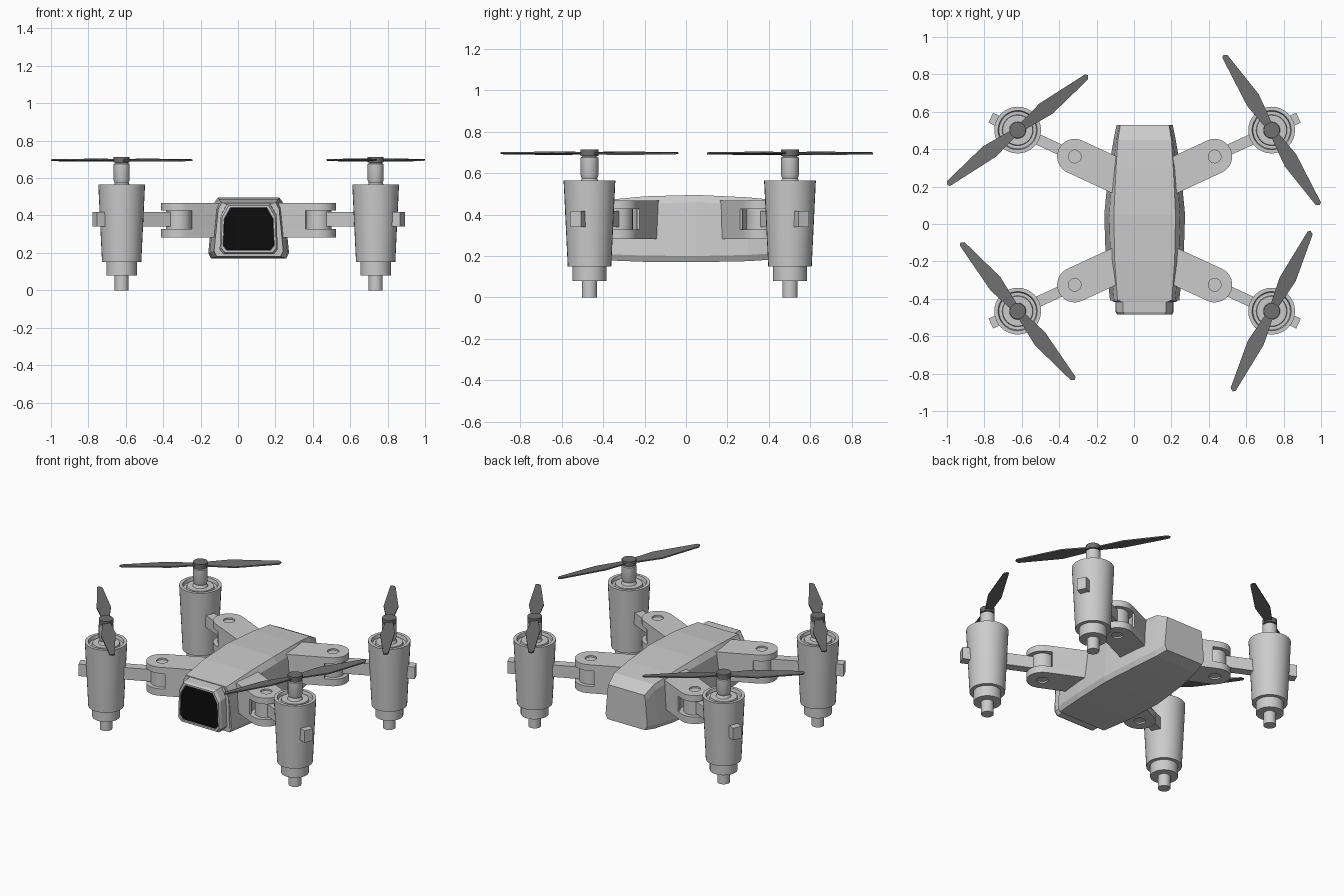
import bpy, bmesh
from math import sin, cos, pi, radians, atan2, hypot
from mathutils import Matrix, Vector

if "Cube" in bpy.data.objects:
    bpy.data.objects.remove(bpy.data.objects["Cube"])

CX, CY = 0.057, 0.018            # centre of the airframe
PIVOT, MOTOR = (0.374, 0.343), (0.679, 0.484)


def material(name, v):
    m = bpy.data.materials.new(name)
    m.diffuse_color = (v, v, v, 1)
    m.use_nodes = True
    m.node_tree.nodes["Principled BSDF"].inputs["Base Color"].default_value = m.diffuse_color
    return m


dark = material("dark_grey", 0.16)
black = material("black", 0.004)


def finish(bm, name, mat=None, matrix=None, smooth=False):
    bmesh.ops.recalc_face_normals(bm, faces=bm.faces)
    me = bpy.data.meshes.new(name)
    bm.to_mesh(me)
    bm.free()
    ob = bpy.data.objects.new(name, me)
    bpy.context.collection.objects.link(ob)
    if matrix:
        ob.matrix_world = matrix
    if mat:
        me.materials.append(mat)
    if smooth:
        bpy.ops.object.select_all(action='DESELECT')
        ob.select_set(True)
        bpy.context.view_layer.objects.active = ob
        bpy.ops.object.shade_smooth_by_angle(angle=radians(30))
    return ob


def loft(bm, rings, cap_start=True, cap_end=True):
    vs = [[bm.verts.new(p) for p in r] for r in rings]
    n = len(vs[0])
    for a, b in zip(vs, vs[1:]):
        for i in range(n):
            bm.faces.new((a[i], a[(i + 1) % n], b[(i + 1) % n], b[i]))
    if cap_start:
        bm.faces.new(vs[0])
    if cap_end:
        bm.faces.new(vs[-1])


def prism(bm, outline, z0, z1):
    loft(bm, [[(x, y, z) for x, y in outline] for z in (z0, z1)])


def circle(r, n=32, a0=0, a1=2 * pi):
    full = abs(a1 - a0 - 2 * pi) < 1e-6
    d = n if full else n - 1
    return [(r * cos(a0 + (a1 - a0) * i / d), r * sin(a0 + (a1 - a0) * i / d)) for i in range(n)]


# Body: eight-sided section lofted from front to back
def body_section(y, hb, ht, zt, zb):
    half = [(ht, zt), (ht + 0.6 * (hb - ht) - 0.006, zt - 0.035), (hb, zb + 0.03), (hb - 0.015, zb)]
    return [(CX + x, y, z) for x, z in half] + [(CX - x, y, z) for x, z in reversed(half)]


bm = bmesh.new()
loft(bm, [body_section(*s) for s in (
    (-0.41, 0.185, 0.145, 0.468, 0.180), (-0.20, 0.208, 0.160, 0.488, 0.172),
    (0.05, 0.216, 0.165, 0.495, 0.170), (0.30, 0.192, 0.153, 0.483, 0.175),
    (0.45, 0.166, 0.143, 0.468, 0.185), (0.53, 0.150, 0.130, 0.425, 0.200))])
finish(bm, "body")


# Camera housing with a recessed dark window
def window(y, h, zt, zb):
    half = [(h - 0.04, zt), (h - 0.006, zt - 0.06), (h, zb + 0.025), (h - 0.02, zb)]
    return [(CX + x, y, z) for x, z in half] + [(CX - x, y, z) for x, z in reversed(half)]


bm = bmesh.new()
loft(bm, [window(-0.40, 0.172, 0.463, 0.185), window(-0.415, 0.172, 0.463, 0.185),
          window(-0.417, 0.155, 0.462, 0.193), window(-0.470, 0.155, 0.460, 0.193),
          window(-0.485, 0.147, 0.453, 0.202), window(-0.485, 0.138, 0.442, 0.213),
          window(-0.475, 0.136, 0.440, 0.215)])
finish(bm, "camera_housing")
bm = bmesh.new()
loft(bm, [window(-0.470, 0.136, 0.440, 0.215), window(-0.478, 0.136, 0.440, 0.215)])
finish(bm, "camera_window", black)

MOTOR_PROFILE = [(0.037, 0), (0.037, 0.08), (0.082, 0.08), (0.082, 0.15), (0.105, 0.15),
                 (0.125, 0.565), (0.105, 0.565), (0.100, 0.545), (0.083, 0.545), (0.080, 0.558),
                 (0.045, 0.558), (0.037, 0.575), (0.043, 0.59), (0.043, 0.675), (0.034, 0.68), (0.034, 0.69)]
BLADE = [(0.02, -0.02), (0.20, -0.044), (0.465, -0.014), (0.477, 0.004),
         (0.468, 0.017), (0.18, 0.042), (0.02, 0.02)]
reach = hypot(MOTOR[0] - PIVOT[0], MOTOR[1] - PIVOT[1])
W = 0.094


def corner(label, sx, sy, prop_angle):
    ang = atan2(sy * (MOTOR[1] - PIVOT[1]), sx * (MOTOR[0] - PIVOT[0]))
    arm = Matrix.Translation((CX + sx * PIVOT[0], CY + sy * PIVOT[1], 0)) @ Matrix.Rotation(ang, 4, 'Z')
    mot = Matrix.Translation((CX + sx * MOTOR[0], CY + sy * MOTOR[1], 0))

    # Bracket: two round-ended plates with shallow screw recesses
    plate = circle(W, 20, -pi / 2, pi / 2) + [(-0.27, W), (-0.27, -W)]
    bm = bmesh.new()
    prism(bm, plate, 0.283, 0.328)
    prism(bm, plate, 0.428, 0.468)
    plates = finish(bm, label + "_bracket_plates", None, arm, True)
    bm = bmesh.new()
    prism(bm, circle(0.034, 24), 0.26, 0.293)
    prism(bm, circle(0.034, 24), 0.458, 0.49)
    cutter = finish(bm, label + "_recess_cutter", None, arm)
    cutter.hide_render = True
    cutter.hide_viewport = True
    mod = plates.modifiers.new("recess", 'BOOLEAN')
    mod.operation = 'DIFFERENCE'
    mod.object = cutter

    # Bracket root, hollowed around the hinge
    bm = bmesh.new()
    prism(bm, [(-0.25, -W), (-0.035, -W)] + circle(0.088, 12, 1.37 * pi, 0.63 * pi)
          + [(-0.035, W), (-0.25, W)], 0.326, 0.430)
    finish(bm, label + "_bracket_root", None, arm, True)

    # Hinge barrel
    bm = bmesh.new()
    prism(bm, circle(0.068), 0.326, 0.430)
    finish(bm, label + "_hinge", None, arm, True)

    # Arm bar running through the motor to an outer tab
    bm = bmesh.new()
    prism(bm, [(0, -0.029), (reach + 0.158, -0.029), (reach + 0.158, 0.029), (0, 0.029)], 0.34, 0.418)
    finish(bm, label + "_arm", None, arm)

    # Motor pod and shaft
    bm = bmesh.new()
    loft(bm, [[(x, y, z) for x, y in circle(r)] for r, z in MOTOR_PROFILE])
    finish(bm, label + "_motor", None, mot, True)

    # Propeller: two slightly pitched blades and a hub
    bm = bmesh.new()
    for s in (1, -1):
        loft(bm, [[(s * r, s * t, 0.696 + 0.1 * t + dz) for r, t in BLADE] for dz in (-0.004, 0.004)])
    prism(bm, circle(0.043, 24), 0.682, 0.714)
    finish(bm, label + "_propeller", dark, mot @ Matrix.Rotation(radians(prop_angle), 4, 'Z'))


corner("back_left", -1, 1, 37.5)
corner("back_right", 1, 1, -57.8)
corner("front_left", -1, -1, -50.7)
corner("front_right", 1, -1, 63.6)
